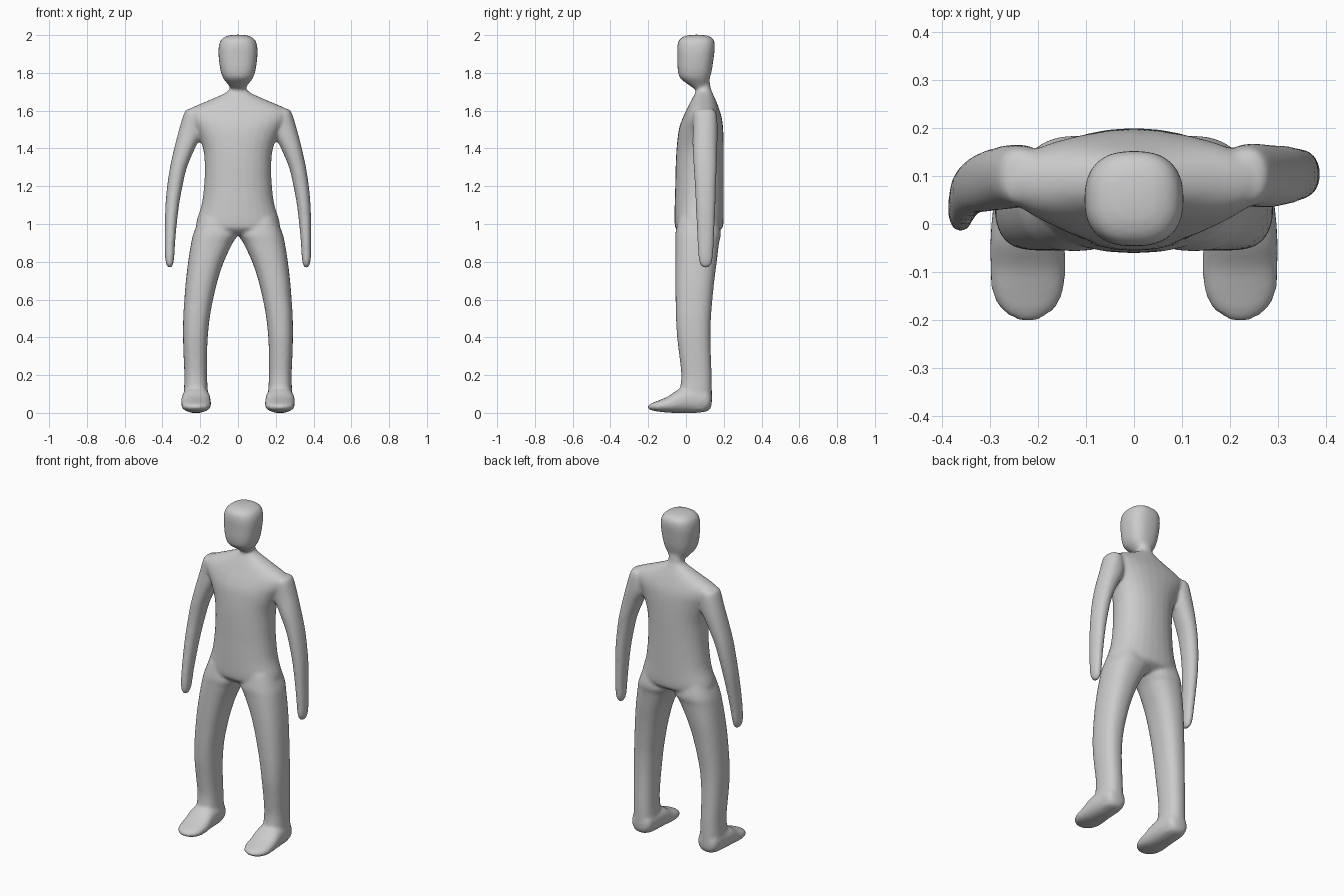
import bpy, bmesh, math
from mathutils import Vector


def spline(keys, steps=4):
    """Smoothly interpolate the key sections."""
    k = [Vector(s) for s in keys]
    out = []
    for i in range(len(k) - 1):
        p0, p1, p2, p3 = k[max(i - 1, 0)], k[i], k[i + 1], k[min(i + 2, len(k) - 1)]
        for s in range(steps):
            t = s / steps
            out.append(p1 + (p2 - p0) * (t / 2)
                       + (p0 * 2 - p1 * 5 + p2 * 4 - p3) * (t * t / 2)
                       + (p1 * 3 - p0 - p2 * 3 + p3) * (t ** 3 / 2))
    return out + [k[-1]]


def loft(bm, keys, axis='z', side=1, power=2.3, n=28):
    """Skin closed sections: (position, u min, u max, v min, v max)."""
    rings = []
    for w, u0, u1, v0, v1 in spline(keys):
        ring = []
        for i in range(n):
            a = 2 * math.pi * i / n
            c, s = math.cos(a), math.sin(a)
            u = (u0 + u1) / 2 + (u1 - u0) / 2 * math.copysign(abs(c) ** (2 / power), c)
            v = (v0 + v1) / 2 + (v1 - v0) / 2 * math.copysign(abs(s) ** (2 / power), s)
            ring.append(bm.verts.new((u * side, v, w) if axis == 'z' else (u * side, w, v)))
        rings.append(ring)
    for a, b in zip(rings, rings[1:]):
        for i in range(n):
            j = (i + 1) % n
            bm.faces.new((a[i], a[j], b[j], b[i]))
    bm.faces.new(rings[0])
    bm.faces.new(rings[-1])


bm = bmesh.new()

# torso and neck: z, half width, front y, back y
torso = [(0.945, .10, -.02, .14), (0.97, .19, -.05, .185), (1.0, .222, -.06, .198),
         (1.1, .193, -.06, .2), (1.2, .18, -.057, .2), (1.3, .176, -.055, .2),
         (1.4, .185, -.05, .2), (1.5, .225, -.038, .197), (1.56, .265, -.018, .19),
         (1.605, .262, .003, .177), (1.65, .165, .025, .16), (1.69, .075, .047, .142),
         (1.715, .045, .055, .132), (1.76, .045, .05, .125)]
loft(bm, [(z, -w, w, f, b) for z, w, f, b in torso], power=2.2)

# head
head = [(1.715, .035, .045, .12), (1.745, .058, .002, .12), (1.775, .08, -.033, .127),
        (1.82, .094, -.044, .138), (1.89, .103, -.046, .148), (1.94, .102, -.046, .153),
        (1.975, .09, -.036, .147), (1.995, .06, -.005, .12), (2.002, .02, .035, .075)]
loft(bm, [(z, -w, w, f, b) for z, w, f, b in head], power=2.5)

# arms: z, inner x, outer x, half depth, centre y of right arm, centre y of left arm
arm = [(1.61, .22, .265, .035, .1, .1), (1.59, .19, .284, .06, .1, .1),
       (1.5, .18, .312, .066, .102, .1), (1.4, .228, .338, .065, .1, .094),
       (1.3, .27, .36, .061, .102, .086), (1.2, .294, .375, .056, .103, .077),
       (1.1, .312, .384, .052, .104, .064), (1.0, .324, .387, .048, .104, .048),
       (0.9, .333, .388, .043, .104, .032), (0.82, .338, .386, .038, .104, .022),
       (0.782, .345, .378, .028, .104, .019), (0.767, .356, .368, .01, .104, .018)]
for side in (1, -1):
    loft(bm, [(z, i, o, (r if side > 0 else l) - d, (r if side > 0 else l) + d)
              for z, i, o, d, r, l in arm], side=side, power=2.2)

# legs: z, inner x, outer x, front y, back y
leg = [(1.03, .02, .205, -.04, .17), (0.95, .0, .236, -.056, .185),
       (0.9, .028, .248, -.056, .175), (0.8, .075, .264, -.056, .163),
       (0.7, .108, .276, -.056, .15), (0.6, .132, .284, -.055, .14),
       (0.5, .15, .29, -.053, .132), (0.4, .16, .291, -.047, .13),
       (0.3, .164, .288, -.035, .132), (0.2, .164, .284, -.025, .136),
       (0.12, .16, .286, -.032, .137), (0.05, .155, .288, -.04, .137),
       (0.012, .17, .275, -.02, .122)]

# feet: y, inner x, outer x, bottom z, top z
foot = [(.134, .185, .26, .03, .1), (.11, .16, .284, .008, .13), (.04, .15, .294, -.001, .14),
        (-.03, .145, .3, -.001, .13), (-.09, .143, .3, .001, .09), (-.14, .147, .297, .006, .068),
        (-.18, .168, .276, .013, .052), (-.203, .205, .24, .024, .038)]
for side in (1, -1):
    loft(bm, leg, side=side, power=2.4)
    loft(bm, foot, 'y', side, power=2.3)

bmesh.ops.recalc_face_normals(bm, faces=bm.faces)
mesh = bpy.data.meshes.new("body")
bm.to_mesh(mesh)
bm.free()
body = bpy.data.objects.new("body", mesh)
bpy.context.collection.objects.link(body)

# weld the parts into one continuous skin
remesh = body.modifiers.new("skin", 'REMESH')
remesh.mode = 'VOXEL'
remesh.voxel_size = 0.009
remesh.use_smooth_shade = True
smooth = body.modifiers.new("soften", 'SMOOTH')
smooth.factor = 0.5
smooth.iterations = 7
